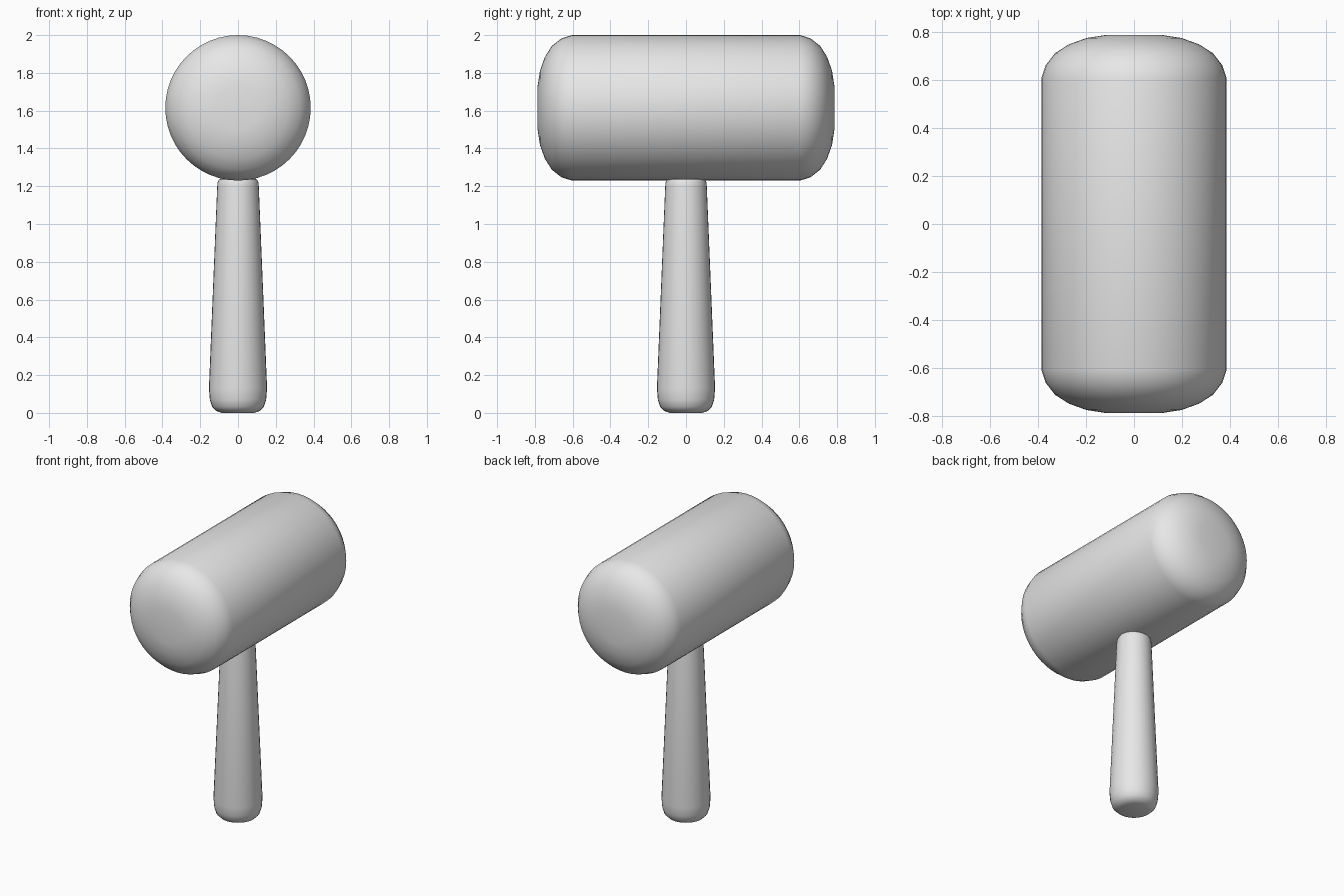
import bpy
import math

cube = bpy.data.objects.get("Cube")
if cube:
    bpy.data.objects.remove(cube, do_unlink=True)

grey = bpy.data.materials.new("light grey")
grey.use_nodes = True
colour = (0.8, 0.8, 0.8, 1)
grey.diffuse_color = colour
grey.node_tree.nodes["Principled BSDF"].inputs["Base Color"].default_value = colour


def lathe(name, profile, sides, location=(0, 0, 0), rotation=(0, 0, 0)):
    """Spin a (radius, height) profile around z and cap both ends."""
    verts, faces = [], []
    for r, h in profile:
        for i in range(sides):
            a = 2 * math.pi * i / sides
            verts.append((r * math.cos(a), r * math.sin(a), h))
    for j in range(len(profile) - 1):
        for i in range(sides):
            k = (i + 1) % sides
            low, high = j * sides, (j + 1) * sides
            faces.append((low + i, low + k, high + k, high + i))
    faces.append(tuple(reversed(range(sides))))
    faces.append(tuple(range(len(verts) - sides, len(verts))))
    mesh = bpy.data.meshes.new(name)
    mesh.from_pydata(verts, [], faces)
    mesh.materials.append(grey)
    obj = bpy.data.objects.new(name, mesh)
    bpy.context.collection.objects.link(obj)
    obj.location = location
    obj.rotation_euler = rotation
    bpy.ops.object.select_all(action='DESELECT')
    obj.select_set(True)
    bpy.context.view_layer.objects.active = obj
    bpy.ops.object.shade_smooth_by_angle(angle=math.radians(40))
    return obj


# Mallet head: a horizontal barrel with rounded ends, mirrored about its middle
end = [(0.385, 0.605), (0.367, 0.66), (0.328, 0.71), (0.27, 0.747),
       (0.197, 0.773), (0.12, 0.785)]
head_profile = [(r, -h) for r, h in reversed(end)] + end
lathe("mallet_head", head_profile, 48, (0, 0, 1.615), (math.pi / 2, 0, 0))

# Handle: tapers upward, with a rounded foot and shoulder
handle_profile = [(0.085, 0), (0.115, 0.01), (0.137, 0.032), (0.149, 0.07),
                  (0.154, 0.13), (0.11, 1.2), (0.108, 1.22),
                  (0.101, 1.236), (0.085, 1.243)]
lathe("handle", handle_profile, 32)
